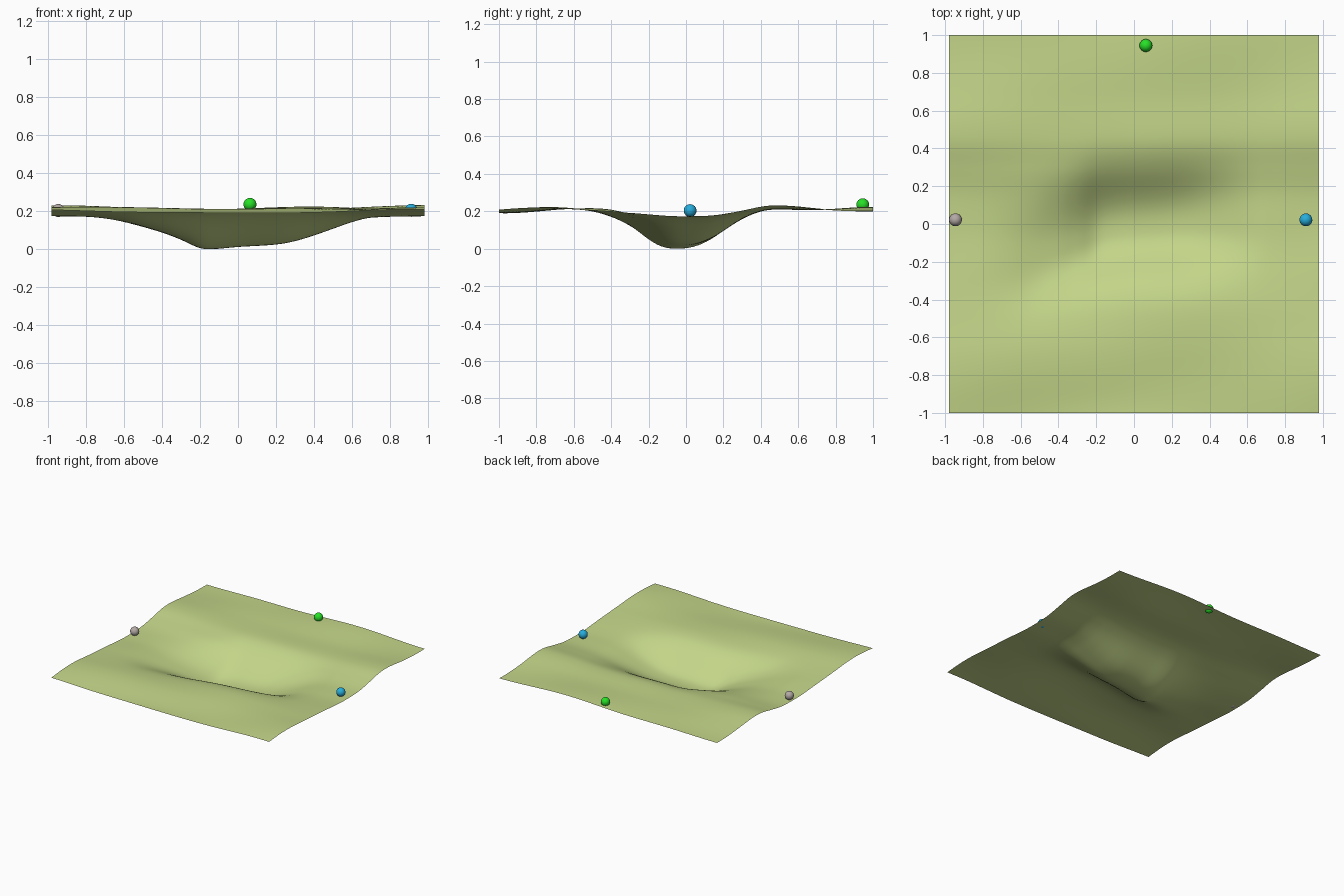
import bpy, bmesh
from math import sin, cos, exp

if "Cube" in bpy.data.objects:
    bpy.data.objects.remove(bpy.data.objects["Cube"])


def spline(pts):
    """Smooth curve through (t, value) points."""
    n = len(pts)
    slopes = []
    for i in range(n):
        a, b = pts[max(i - 1, 0)], pts[min(i + 1, n - 1)]
        slopes.append((b[1] - a[1]) / (b[0] - a[0]))

    def f(t):
        t = min(max(t, pts[0][0]), pts[-1][0])
        i = next(k for k in range(n - 1) if t <= pts[k + 1][0])
        (t0, v0), (t1, v1) = pts[i], pts[i + 1]
        h = t1 - t0
        s = (t - t0) / h
        return (v0 * (1 + 2 * s) * (1 - s) ** 2 + v1 * s * s * (3 - 2 * s)
                + h * slopes[i] * s * (1 - s) ** 2 + h * slopes[i + 1] * s * s * (s - 1))
    return f


def paint(obj, name, rgb):
    mat = bpy.data.materials.new(name)
    mat.diffuse_color = (*rgb, 1)
    mat.use_nodes = True
    mat.node_tree.nodes["Principled BSDF"].inputs["Base Color"].default_value = mat.diffuse_color
    obj.data.materials.append(mat)


# Gentle valley across the sheet, and the pool's depth and centre line along x
valley = spline([(-1, .202), (-.7, .216), (-.5, .209), (-.3, .192), (-.1, .177), (0, .175),
                 (.15, .180), (.3, .201), (.45, .220), (.7, .212), (1, .211)])
depth = spline([(-.98, .0), (-.8, .004), (-.7, .015), (-.6, .035), (-.4, .088), (-.3, .125),
                (-.2, .168), (-.13, .173), (0, .162), (.2, .149), (.3, .131), (.4, .101),
                (.5, .066), (.6, .031), (.7, .008), (.98, 0)])
centre = spline([(-.98, -.2), (-.6, -.2), (-.4, -.14), (-.2, -.07), (0, -.04), (.3, -.02),
                 (.6, .0), (.98, .0)])


def height(x, y):
    away = 1 - exp(-(y / .3) ** 2)
    bumps = (.008 * sin(6.5 * x + 1.5 * y + .6) * cos(2.2 * y)
             + .005 * sin(9 * y - 3 * x) + .005 * sin(3.3 * x + 5 * y + 2))
    front_dip = -.012 * exp(-((x + .1) / .35) ** 2 - ((y + 1) / .18) ** 2)
    d = y - centre(x)
    t = abs(d) / (.26 if d > 0 else .19)
    return valley(y) + away * bumps + front_dip - depth(x) * exp(-.69 * t ** 2.5)


# Ground sheet with the hollow
bm = bmesh.new()
bmesh.ops.create_grid(bm, x_segments=90, y_segments=90, size=1)
for v in bm.verts:
    v.co.x *= .98
    v.co.z = height(v.co.x, v.co.y)
low = min(v.co.z for v in bm.verts)
for v in bm.verts:
    v.co.z -= low
for f in bm.faces:
    f.smooth = True
mesh = bpy.data.meshes.new("ground")
bm.to_mesh(mesh)
bm.free()
ground = bpy.data.objects.new("ground", mesh)
bpy.context.collection.objects.link(ground)
paint(ground, "grass_green", (.55, .67, .25))

# Marker balls at the edges
for name, loc, rgb in (("green_ball", (.063, .945, .235), (.02, .75, .02)),
                       ("blue_ball", (.91, .022, .204), (.02, .42, .72)),
                       ("grey_ball", (-.945, .022, .203), (.45, .40, .38))):
    bpy.ops.mesh.primitive_uv_sphere_add(segments=24, ring_count=12, radius=.034, location=loc)
    ball = bpy.context.object
    ball.name = name
    bpy.ops.object.shade_smooth()
    paint(ball, name + "_paint", rgb)
